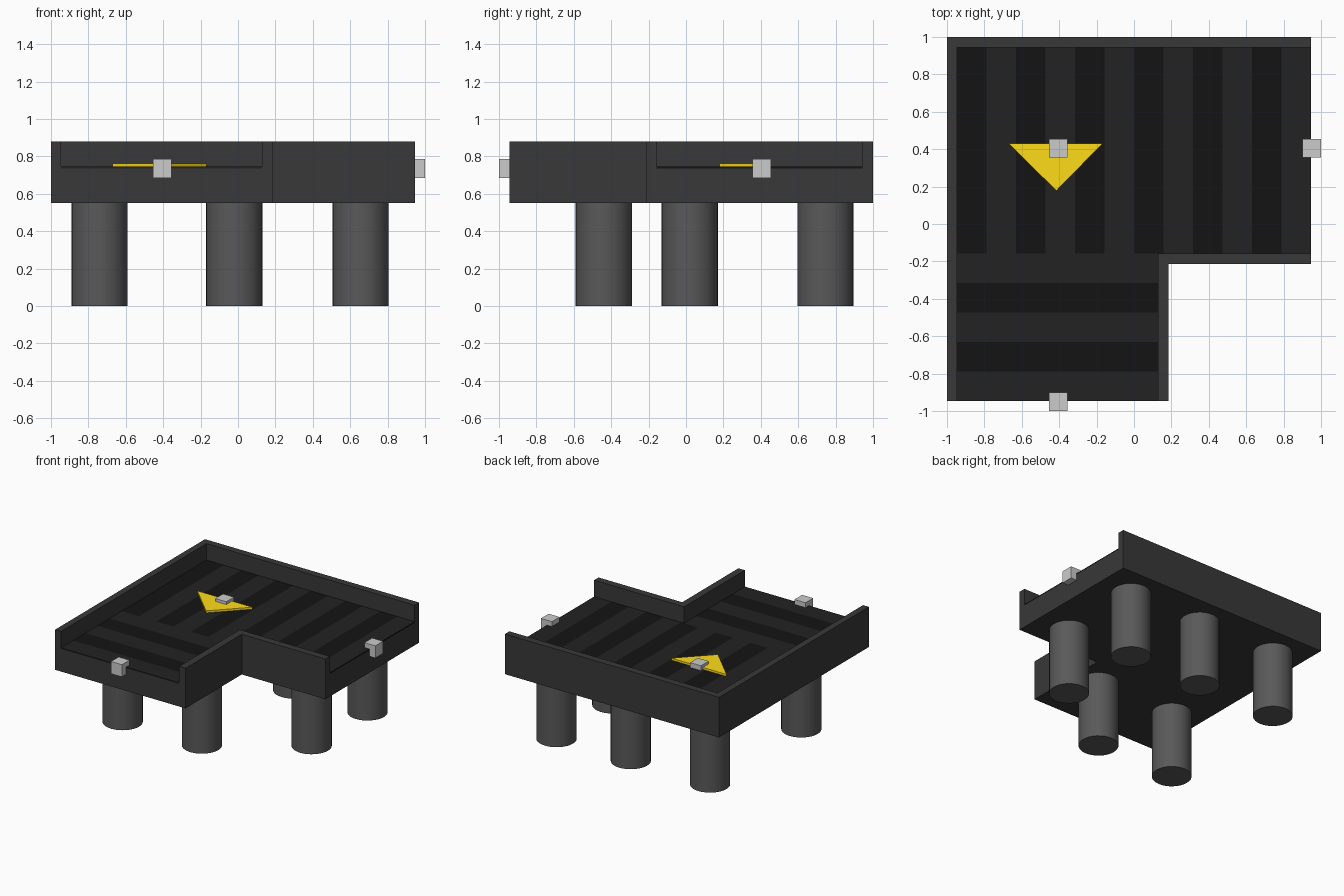
import bpy, bmesh, math
from mathutils import Vector

if "Cube" in bpy.data.objects:
    bpy.data.objects.remove(bpy.data.objects["Cube"])


def material(name, rgb):
    m = bpy.data.materials.new(name)
    m.diffuse_color = (*rgb, 1)
    m.use_nodes = True
    m.node_tree.nodes["Principled BSDF"].inputs["Base Color"].default_value = m.diffuse_color
    return m


FRAME = material("dark_frame", (0.04, 0.04, 0.04))
LEG = material("leg_grey", (0.1, 0.1, 0.1))
DARK = material("belt_dark", (0.007, 0.007, 0.007))
LIGHT = material("belt_light", (0.016, 0.016, 0.016))
YELLOW = material("arrow_yellow", (1.0, 0.72, 0.01))


def finish(name, bm, *mats):
    bmesh.ops.recalc_face_normals(bm, faces=bm.faces[:])
    me = bpy.data.meshes.new(name)
    bm.to_mesh(me)
    bm.free()
    ob = bpy.data.objects.new(name, me)
    bpy.context.collection.objects.link(ob)
    for m in mats:
        me.materials.append(m)
    return ob


def extrude_up(bm, faces, height):
    ext = bmesh.ops.extrude_face_region(bm, geom=faces, use_keep_orig=True)
    verts = [g for g in ext["geom"] if isinstance(g, bmesh.types.BMVert)]
    bmesh.ops.translate(bm, verts=verts, vec=(0, 0, height))


def prism(name, pts, z0, z1, *mats):
    bm = bmesh.new()
    face = bm.faces.new([bm.verts.new((x, y, z0)) for x, y in pts])
    extrude_up(bm, [face], z1 - z0)
    return finish(name, bm, *mats)


def corner_profile(x0, x1, x2, y0, y1, y2):
    # L-shaped outline: full square with the front right quarter missing
    return [(x0, y0), (x1, y0), (x1, y1), (x2, y1), (x2, y2), (x0, y2)]


# Frame: L-shaped block with an open-ended channel cut in the top
frame = prism("frame", corner_profile(-1, 0.185, 0.945, -0.945, -0.215, 1), 0.55, 0.88, FRAME)
channel = prism("channel_cutter", corner_profile(-0.947, 0.127, 1.2, -1.2, -0.157, 0.943), 0.735, 1.2, FRAME)
cut = frame.modifiers.new("channel", "BOOLEAN")
cut.operation = "DIFFERENCE"
cut.solver = "EXACT"
cut.object = channel
channel.hide_render = True
bpy.context.view_layer.objects.active = frame
bpy.ops.object.modifier_apply(modifier="channel")
bpy.data.objects.remove(channel)


# Belts: thin plates striped along one axis
def belt(name, x0, x1, y0, y1, count, axis, first):
    bm = bmesh.new()
    start, end = Vector((x0, y0, 0.735)), Vector((x1, y1, 0.735))
    nx, ny = (count, 1) if axis == 0 else (1, count)
    bmesh.ops.create_grid(bm, x_segments=nx, y_segments=ny, size=1)
    for v in bm.verts:
        v.co.x = x0 + (v.co.x + 1) / 2 * (x1 - x0)
        v.co.y = y0 + (v.co.y + 1) / 2 * (y1 - y0)
        v.co.z = 0.735
    extrude_up(bm, bm.faces[:], 0.01)
    step = (end[axis] - start[axis]) / count
    for f in bm.faces:
        i = int((f.calc_center_median()[axis] - start[axis]) / step)
        f.material_index = (i + first) % 2
    return finish(name, bm, DARK, LIGHT)


belt("main_belt", -0.947, 0.945, -0.157, 0.943, 12, 0, 0)
belt("front_belt", -0.947, 0.127, -0.945, -0.157, 5, 1, 1)

# Direction arrow
prism("arrow", [(-0.67, 0.43), (-0.415, 0.178), (-0.168, 0.43)], 0.745, 0.762, YELLOW)

# Legs
for x, y in [(-0.74, 0.745), (-0.02, 0.745), (0.655, 0.745),
             (0.655, 0.02), (-0.74, -0.44), (-0.02, -0.44)]:
    bpy.ops.mesh.primitive_cylinder_add(vertices=32, radius=0.15, depth=0.55, location=(x, y, 0.275))
    leg = bpy.context.object
    leg.name = "leg"
    leg.data.materials.append(LEG)
    bpy.ops.object.shade_smooth_by_angle(angle=math.radians(30))

# Connector cubes at both open ends and the turn
for name, x, y in [("front_connector", -0.405, -0.95),
                   ("right_connector", 0.95, 0.405),
                   ("centre_connector", -0.405, 0.405)]:
    bpy.ops.mesh.primitive_cube_add(size=0.1, location=(x, y, 0.735))
    bpy.context.object.name = name
